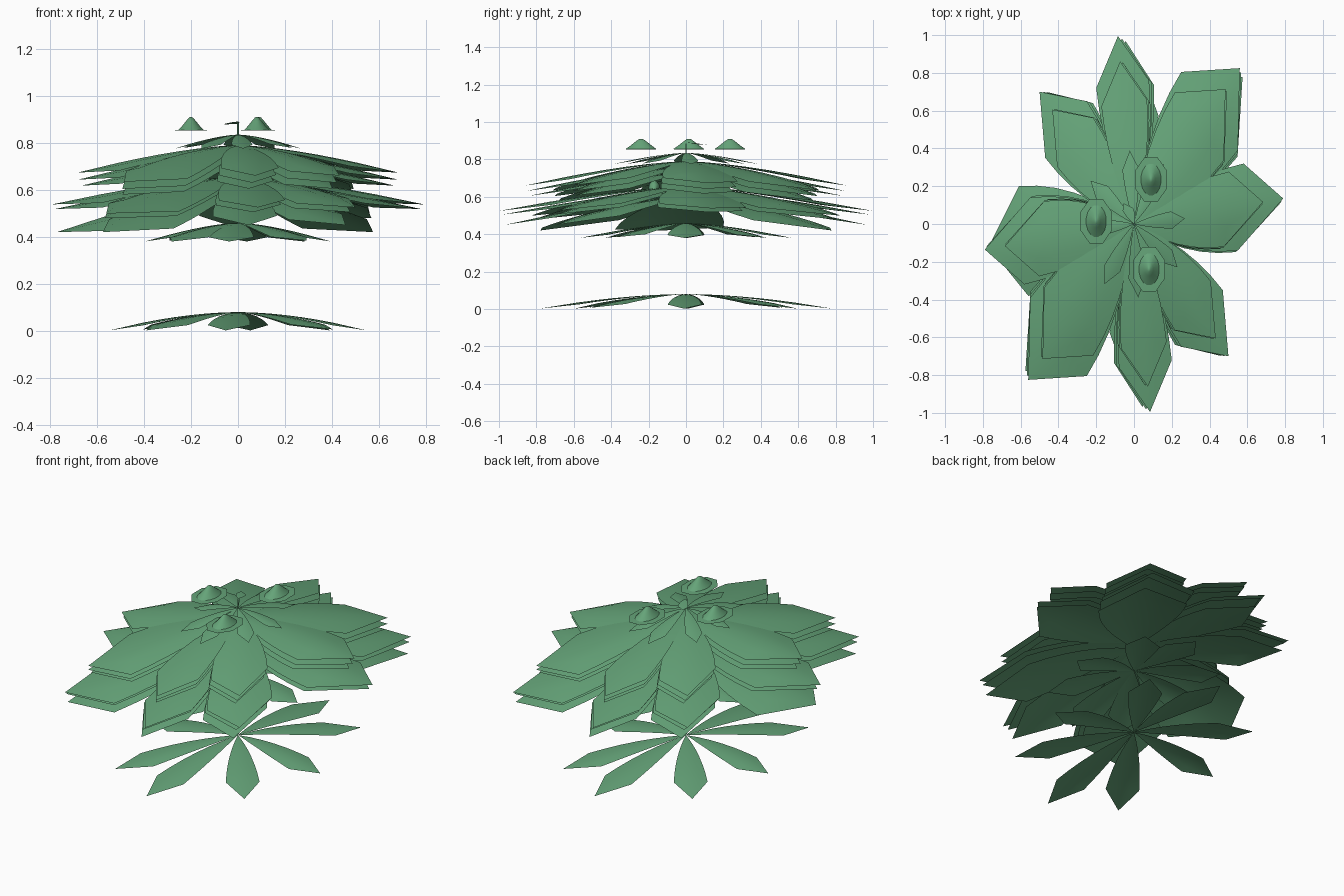
import bpy, math
from mathutils import Vector

if "Cube" in bpy.data.objects:
    bpy.data.objects.remove(bpy.data.objects["Cube"])

green = bpy.data.materials.new("leaf_green")
green.diffuse_color = (0.13, 0.37, 0.19, 1)
green.use_nodes = True
green.node_tree.nodes["Principled BSDF"].inputs["Base Color"].default_value = green.diffuse_color


def add_object(name, verts, faces):
    mesh = bpy.data.meshes.new(name)
    mesh.from_pydata(verts, [], faces)
    mesh.materials.append(green)
    mesh.update()
    ob = bpy.data.objects.new(name, mesh)
    bpy.context.collection.objects.link(ob)
    bpy.ops.object.select_all(action='DESELECT')
    ob.select_set(True)
    bpy.context.view_layer.objects.active = ob
    bpy.ops.object.shade_smooth_by_angle(angle=math.radians(35))
    return ob


def leaf(verts, faces, tip, left, right, z0, drop, power=1.5, full=0.9, fold=0.05):
    """Arched leaf from the centre: two shoulders, a raised midrib and a point."""
    tip, left, right = Vector(tip), Vector(left), Vector(right)
    base, steps = len(verts), 6
    width = (left - right).length

    def put(p, dip):
        k = p.length / tip.length
        verts.append((p.x, p.y, z0 - drop * k ** power - dip))

    for i in range(steps + 1):
        t = i / steps
        rib = tip * (0.74 * t)
        bulge = t + full * t * (1 - t)
        for k in (1, 0.5, 0, -0.5, -1):
            side = left if k > 0 else right
            edge = rib + (side - tip * 0.74) * bulge
            put(rib.lerp(edge, abs(k)), fold * width * t * k * k)
    for i in range(steps):
        for j in range(4):
            a = base + i * 5 + j
            faces.append((a, a + 5, a + 6, a + 1))
    put(tip, 0)
    end, last = len(verts) - 1, base + steps * 5
    for j in range(4):
        faces.append((last + j, end, last + j + 1))


def whorl(name, leaves, scale, z0, drop, turn=0.0, power=1.5, full=0.9):
    """Ring of leaves, every leaf repeated half a turn around."""
    verts, faces = [], []
    for tip, left, right, k in leaves:
        for half in (0, math.pi):
            a = half + turn
            c, s = math.cos(a) * scale, math.sin(a) * scale
            pts = [(c * x - s * y, s * x + c * y) for x, y in (tip, left, right)]
            leaf(verts, faces, *pts, z0, drop * k, power, full)
    return add_object(name, verts, faces)


# Broad leaves: tip, left shoulder, right shoulder, droop factor
BROAD = [
    ((-0.085, 0.995), (-0.20, 0.72), (0.08, 0.76), 1.0),
    ((0.56, 0.825), (0.25, 0.805), (0.55, 0.39), 1.2),
    ((0.50, -0.70), (0.47, -0.35), (0.25, -0.65), 1.0),
    ((0.79, 0.135), (0.58, 0.32), (0.55, -0.14), 0.9),
]


def narrow(half_width):
    """Slim leaves built from their tips only."""
    rows = []
    for x, y, k in ((0.11, 0.77, 1), (0.43, 0.56, 1),
                    (0.54, -0.05, 1), (0.36, -0.54, 0.95)):
        side = Vector((-y, x)).normalized() * half_width
        mid = Vector((x, y)) * 0.74
        rows.append(((x, y), tuple(mid + side), tuple(mid - side), k))
    return rows


# Slim whorls: ground, middle and crown
whorl("ground_leaves", narrow(0.09), 1.01, 0.08, 0.078, 0.075, power=1.8, full=0.6)
whorl("middle_leaves", narrow(0.13), 0.73, 0.46, 0.08, 0.075, full=0.6)
whorl("crown_leaves", narrow(0.09), 0.5, 0.835, 0.06, 0.2, full=0.6)

# Broad whorls in two stacked tiers; the lowest has no leaf on the right
whorl("lower_leaves_1", BROAD[:3], 0.97, 0.60, 0.15, -0.04)
whorl("lower_leaves_2", BROAD, 0.985, 0.635, 0.13, -0.02)
whorl("lower_leaves_3", BROAD, 1.0, 0.655, 0.13)
for i, (z, d, s) in enumerate(((0.73, 0.125, 0.84), (0.76, 0.13, 0.86), (0.79, 0.13, 0.865))):
    whorl(f"upper_leaves_{i + 1}", BROAD, s, z, d, 0.015 * (i - 2))

# Extra wide drooping leaf on the left
v, f = [], []
leaf(v, f, (-0.77, -0.12), (-0.56, -0.38), (-0.61, 0.20), 0.60, 0.18)
add_object("drooping_leaf", v, f)


def turned(name, x, y, rx, ry, profile, n):
    """Oval turned shape from (radius, height) points."""
    verts = [(x + rx * r * math.cos(2 * math.pi * (k + 0.5) / n),
              y + ry * r * math.sin(2 * math.pi * (k + 0.5) / n), z)
             for r, z in profile for k in range(n)]
    faces = [(i * n + k, i * n + (k + 1) % n, (i + 1) * n + (k + 1) % n, (i + 1) * n + k)
             for i in range(len(profile) - 1) for k in range(n)]
    faces.append(tuple((len(profile) - 1) * n + k for k in range(n)))
    return add_object(name, verts, faces)


# Three flower buds: flat eight-sided brim with a pointed dome
for i, (x, y) in enumerate(((-0.20, 0.015), (0.09, 0.235), (0.08, -0.24))):
    turned(f"bud_brim_{i + 1}", x, y, 0.09, 0.128, [(1, 0.852), (0.4, 0.856)], 8)
    turned(f"bud_dome_{i + 1}", x, y, 0.054, 0.085,
           [(1, 0.855), (0.72, 0.871), (0.42, 0.891), (0.16, 0.907), (0.04, 0.91)], 16)

# Small stem and leaflet at the very top
turned("top_stem", 0, 0, 0.004, 0.004, [(1, 0.83), (1, 0.885)], 6)
v, f = [], []
leaf(v, f, (-0.055, 0.11), (-0.06, 0.07), (-0.005, 0.085), 0.89, 0.012)
add_object("top_leaflet", v, f)

# Hidden bud between the tiers
turned("inner_bud", 0, -0.17, 0.07, 0.035,
       [(0.9, 0.61), (1, 0.635), (0.8, 0.665), (0.4, 0.685)], 12)
